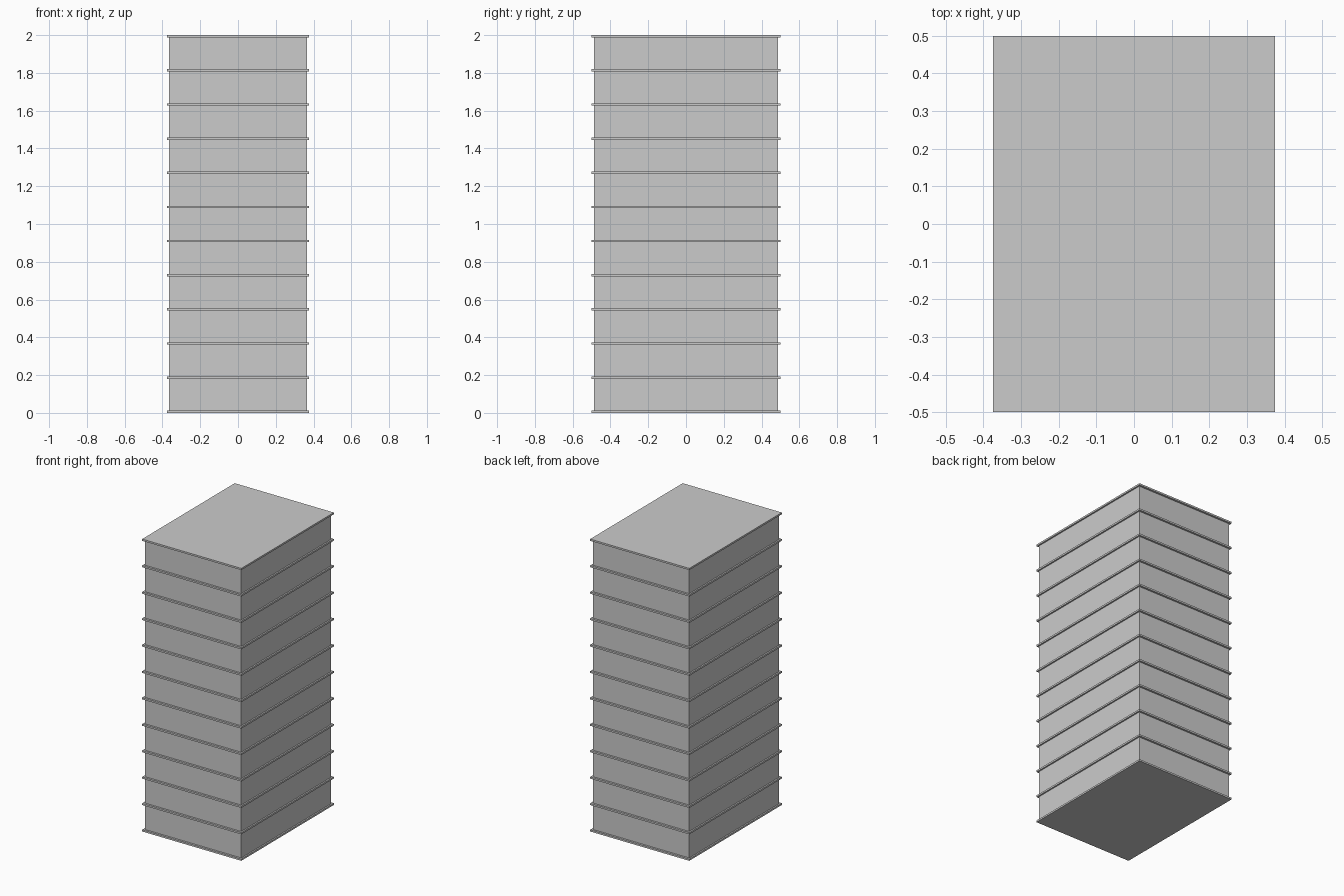
import bpy

if "Cube" in bpy.data.objects:
    bpy.data.objects.remove(bpy.data.objects["Cube"])

W, D, H = 0.75, 1.0, 2.0      # overall size
FLOORS = 11
SLAB = 0.012                  # slab thickness
INSET = 0.973                 # wall footprint relative to slabs


def box(name, w, d, z0, z1):
    bpy.ops.mesh.primitive_cube_add(size=1, location=(0, 0, (z0 + z1) / 2))
    ob = bpy.context.object
    ob.name = name
    ob.scale = (w, d, z1 - z0)
    bpy.ops.object.transform_apply(location=False, rotation=False, scale=True)
    return ob


step = (H - SLAB) / FLOORS

# projecting floor slabs, the last one being the roof
for i in range(FLOORS + 1):
    z = i * step
    box("roof_slab" if i == FLOORS else f"floor_slab_{i}", W, D, z, z + SLAB)

# recessed storey walls between slabs
for i in range(FLOORS):
    box(f"storey_wall_{i}", W * INSET, D * INSET, i * step + SLAB, (i + 1) * step)
